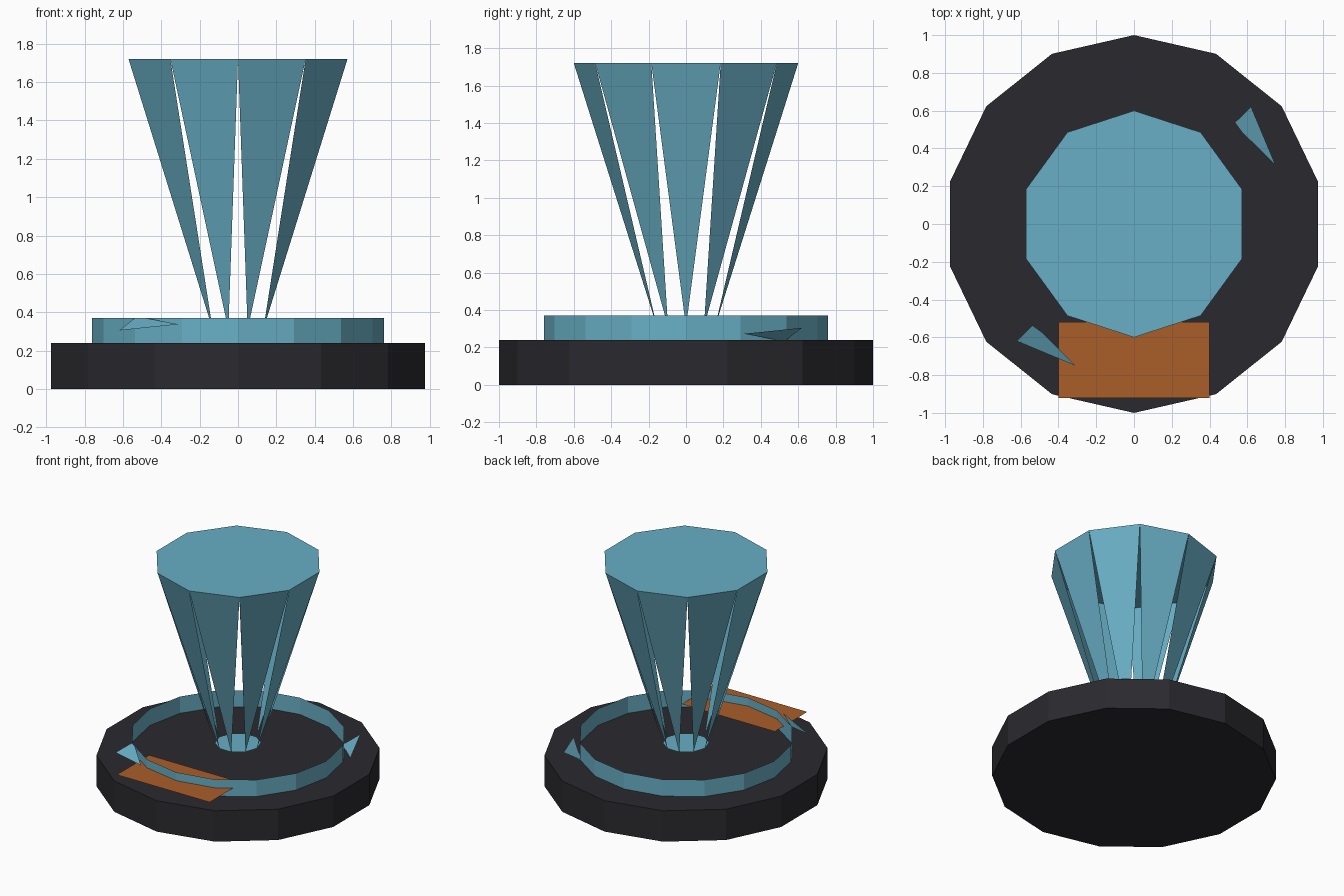
import bpy
from math import sin, cos, pi, radians

if "Cube" in bpy.data.objects:
    bpy.data.objects.remove(bpy.data.objects["Cube"])


def material(name, rgb):
    m = bpy.data.materials.new(name)
    m.diffuse_color = (*rgb, 1)
    m.use_nodes = True
    m.node_tree.nodes["Principled BSDF"].inputs["Base Color"].default_value = m.diffuse_color
    return m


DARK = material("dark_casing", (0.023, 0.023, 0.028))
TEAL = material("teal_glow", (0.14, 0.43, 0.56))
ORANGE = material("orange_panel", (0.40, 0.11, 0.022))


def circle(n, r, z, start=90):
    """Points of a regular polygon at height z, first one at angle start."""
    a0 = radians(start)
    return [(r * cos(a0 + 2 * pi * i / n), r * sin(a0 + 2 * pi * i / n), z) for i in range(n)]


def make(name, verts, faces, mat):
    me = bpy.data.meshes.new(name)
    me.from_pydata(verts, [], faces)
    me.materials.append(mat)
    me.update()
    ob = bpy.data.objects.new(name, me)
    bpy.context.collection.objects.link(ob)
    return ob


def walls(n):
    return [(i, (i + 1) % n, n + (i + 1) % n, n + i) for i in range(n)]


MID = 0.305

# base: solid 14-sided disc
n = 14
make("base", circle(n, 1, 0) + circle(n, 1, 0.24),
     walls(n) + [tuple(reversed(range(n))), tuple(range(n, 2 * n))], DARK)

# ring: thin upright 16-sided band
n = 16
make("ring", circle(n, 0.76, 0.24, 0) + circle(n, 0.76, 0.37, 0), walls(n), TEAL)

# arrowheads on the ring: the second is the first turned over about the diagonal
head = [(-0.62, -0.62, MID), (-0.31, -0.75, MID + 0.032),
        (-0.485, -0.575, 0.37), (-0.537, -0.537, 0.37)]
make("arrowhead_front", head, [(0, 1, 2, 3)], TEAL)
make("arrowhead_back", [(-y, -x, 2 * MID - z) for x, y, z in head], [(0, 1, 2, 3)], TEAL)

# control panel: flat sheet floating over the front of the base
make("control_panel", [(-0.4, -0.92, MID), (0.4, -0.92, MID),
                       (0.4, -0.52, MID), (-0.4, -0.52, MID)], [(0, 1, 2, 3)], ORANGE)

# projection: top lid, small emitter plate and tapering beams between them
n = 10
make("projection_beam", circle(n, 0.6, 1.72) + circle(n, 0.163, MID + 0.005, 108),
     [tuple(range(n)), tuple(range(n, 2 * n))]
     + [(n + i, (i + 1) % n, i) for i in range(n)], TEAL)
